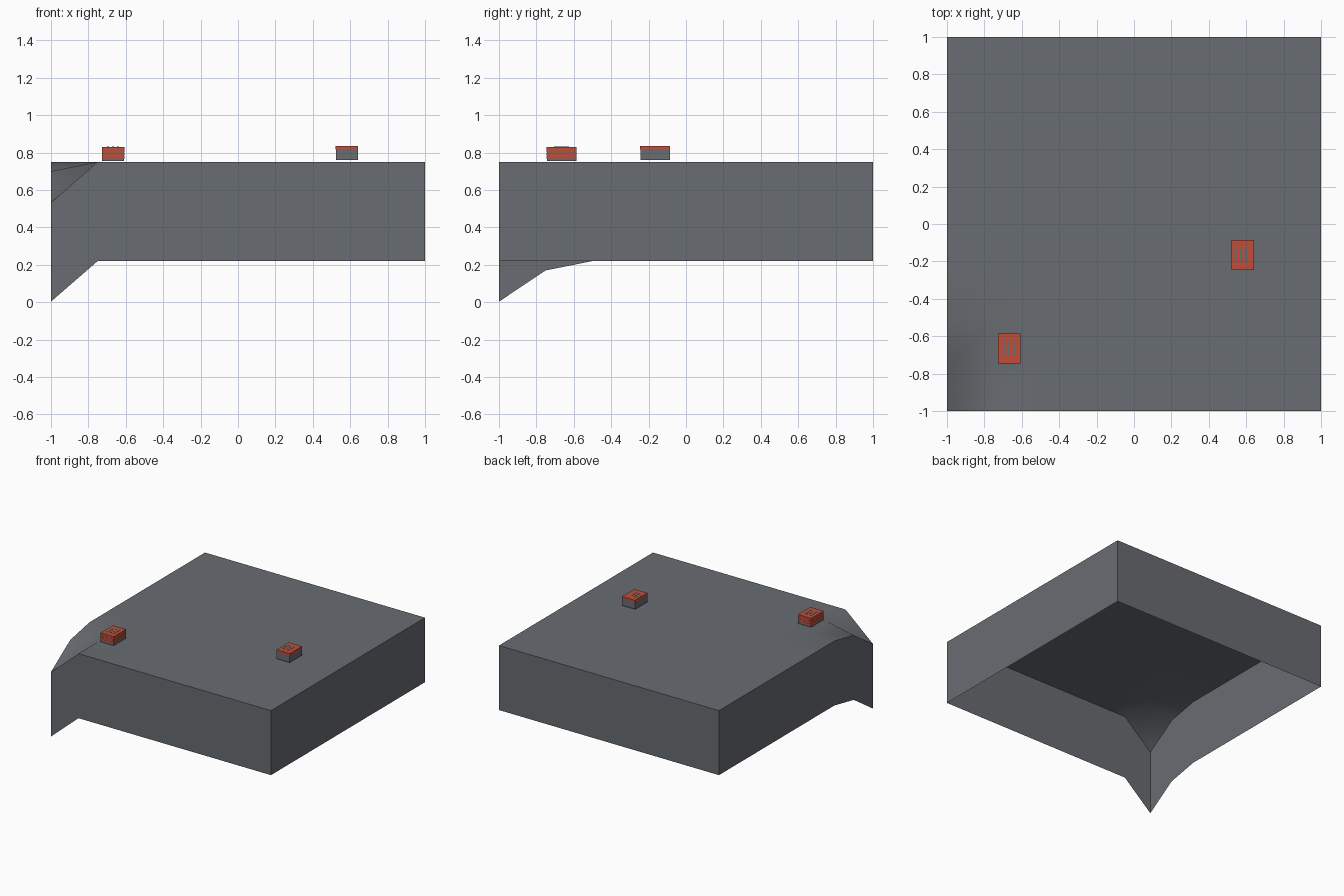
import bpy
import bmesh

if "Cube" in bpy.data.objects:
    bpy.data.objects.remove(bpy.data.objects["Cube"], do_unlink=True)


def make_material(name, colour):
    mat = bpy.data.materials.new(name)
    mat.use_nodes = True
    mat.diffuse_color = (*colour, 1)
    mat.node_tree.nodes["Principled BSDF"].inputs["Base Color"].default_value = (*colour, 1)
    return mat


GREY = make_material("slate grey", (0.14, 0.15, 0.165))
RED = make_material("brick red", (0.53, 0.075, 0.04))

CELLS = 8
STEP = 2 / CELLS
LEVEL = 0.75
SKIRT = 0.53


def height(i, j):
    # The ground is level except where it dips at one corner
    return {(0, 0): 0.533, (0, 1): 0.70}.get((i, j), LEVEL)


def finish(name, bm, mat):
    mesh = bpy.data.meshes.new(name)
    bm.to_mesh(mesh)
    bm.free()
    mesh.materials.append(mat)
    obj = bpy.data.objects.new(name, mesh)
    bpy.context.collection.objects.link(obj)
    return obj


def point(i, j):
    return (i * STEP - 1, j * STEP - 1, height(i, j))


# Ground surface: a triangulated grid
bm = bmesh.new()
grid = [[bm.verts.new(point(i, j)) for j in range(CELLS + 1)] for i in range(CELLS + 1)]
for i in range(CELLS):
    for j in range(CELLS):
        a, b = grid[i][j], grid[i + 1][j]
        c, d = grid[i + 1][j + 1], grid[i][j + 1]
        for tri in ((a, b, c), (a, c, d)):
            bm.faces.new(tri).smooth = True
finish("ground", bm, GREY)

# Skirt: walls hanging from the rim, open underneath
bm = bmesh.new()
n = CELLS
rim = [(i, 0) for i in range(n)] + [(n, j) for j in range(n)]
rim += [(n - i, n) for i in range(n)] + [(0, n - j) for j in range(n)]
top = [bm.verts.new(point(*p)) for p in rim]
low = [bm.verts.new((v.co.x, v.co.y, v.co.z - SKIRT)) for v in top]
for k in range(len(rim)):
    m = (k + 1) % len(rim)
    bm.faces.new((top[k], low[k], low[m], top[m]))
finish("skirt", bm, GREY)


def box(name, centre, size, mat):
    bm = bmesh.new()
    bmesh.ops.create_cube(bm, size=1)
    bmesh.ops.scale(bm, vec=size, verts=bm.verts)
    obj = finish(name, bm, mat)
    obj.location = centre
    return obj


def crate(side, x, y, base, bands, slot_shift):
    wide, deep, tall = 0.12, 0.16, 0.075
    box(side + "_crate_body", (x, y, base + tall / 2 - 0.002),
        (wide - 0.002, deep - 0.002, tall - 0.006), GREY)
    # Red lid with three grey vents
    box(side + "_crate_lid", (x, y, base + tall - 0.009), (wide, deep, 0.018), RED)
    for k in (-1, 0, 1):
        box(side + "_crate_vent", (x + slot_shift + k * 0.027, y, base + tall),
            (0.012, 0.08, 0.003), GREY)
    # Red bands around the sides
    for z in bands:
        box(side + "_crate_band", (x, y, base + z), (wide, deep, 0.012), RED)


crate("right", -0.668, -0.665, 0.755, (0.02, 0.036, 0.05), 0)
crate("left", 0.582, -0.165, 0.759, (), -0.012)
